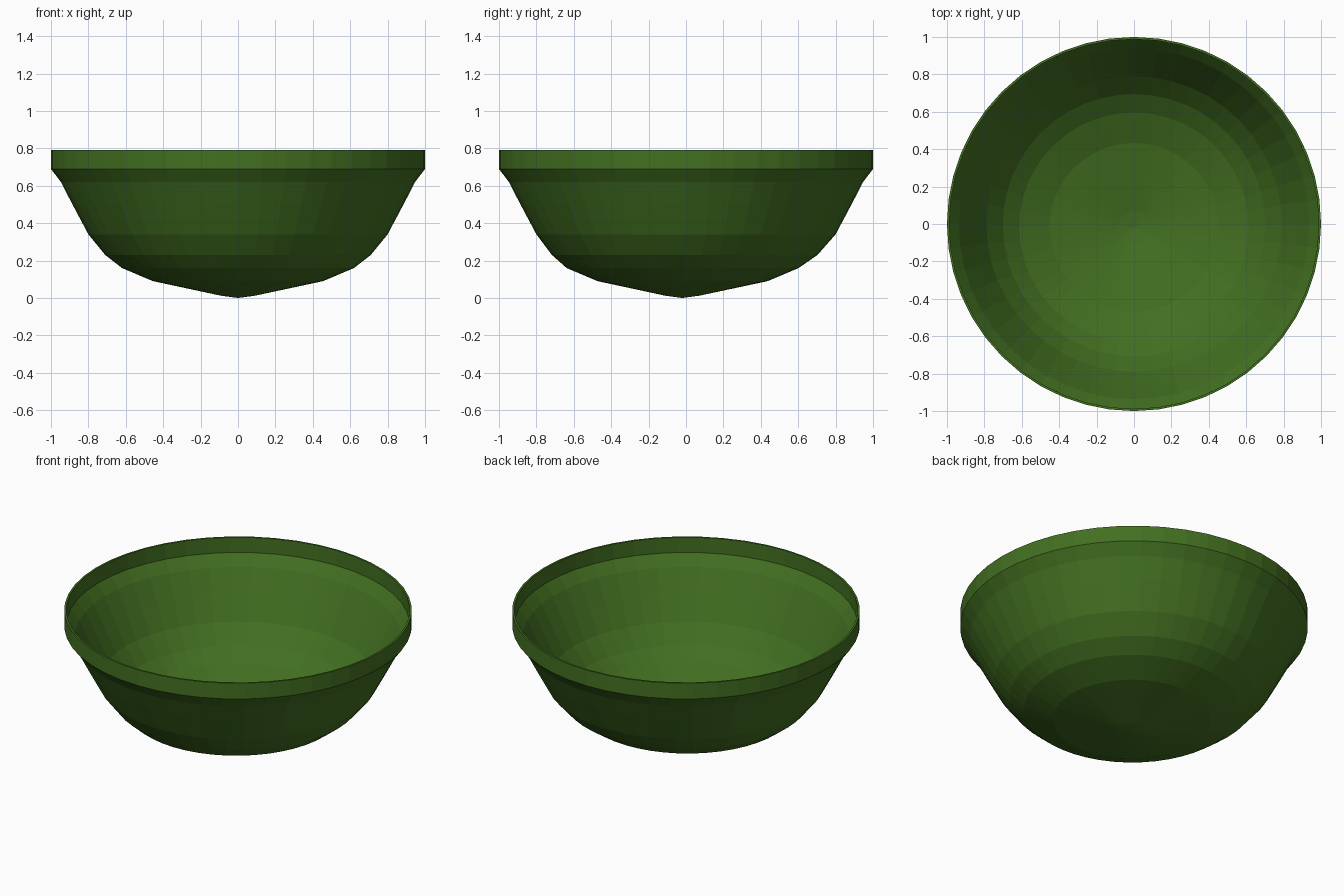
import bpy, bmesh, math

if "Cube" in bpy.data.objects:
    bpy.data.objects.remove(bpy.data.objects["Cube"])

SEGMENTS = 48

# Outer profile from base to rim: radius, height, slight y shift of the lower rings
PROFILE = [
    (0.09, 0.012, -0.02), (0.455, 0.09, -0.018), (0.62, 0.16, -0.018),
    (0.71, 0.23, -0.007), (0.80, 0.34, 0), (0.885, 0.50, 0),
    (0.947, 0.62, 0), (1.0, 0.69, 0), (1.0, 0.79, 0),
]

# Faceted bowl shell
bm = bmesh.new()
rings = []
for r, z, dy in PROFILE:
    rings.append([bm.verts.new((r * math.cos(a), r * math.sin(a) + dy, z))
                  for a in (2 * math.pi * i / SEGMENTS for i in range(SEGMENTS))])
tip = bm.verts.new((0, -0.02, 0))
for i in range(SEGMENTS):
    j = (i + 1) % SEGMENTS
    bm.faces.new((tip, rings[0][j], rings[0][i]))
    for low, high in zip(rings, rings[1:]):
        bm.faces.new((low[i], low[j], high[j], high[i]))
mesh = bpy.data.meshes.new("bowl")
bm.to_mesh(mesh)
bm.free()
bowl = bpy.data.objects.new("bowl", mesh)
bpy.context.collection.objects.link(bowl)

# Thin wall, thickened inward
wall = bowl.modifiers.new("wall", 'SOLIDIFY')
wall.thickness = 0.012
wall.offset = -1
wall.use_even_offset = True

# Green material
green = bpy.data.materials.new("green")
green.diffuse_color = (0.055, 0.16, 0.015, 1)
green.use_nodes = True
green.node_tree.nodes["Principled BSDF"].inputs["Base Color"].default_value = green.diffuse_color
mesh.materials.append(green)
